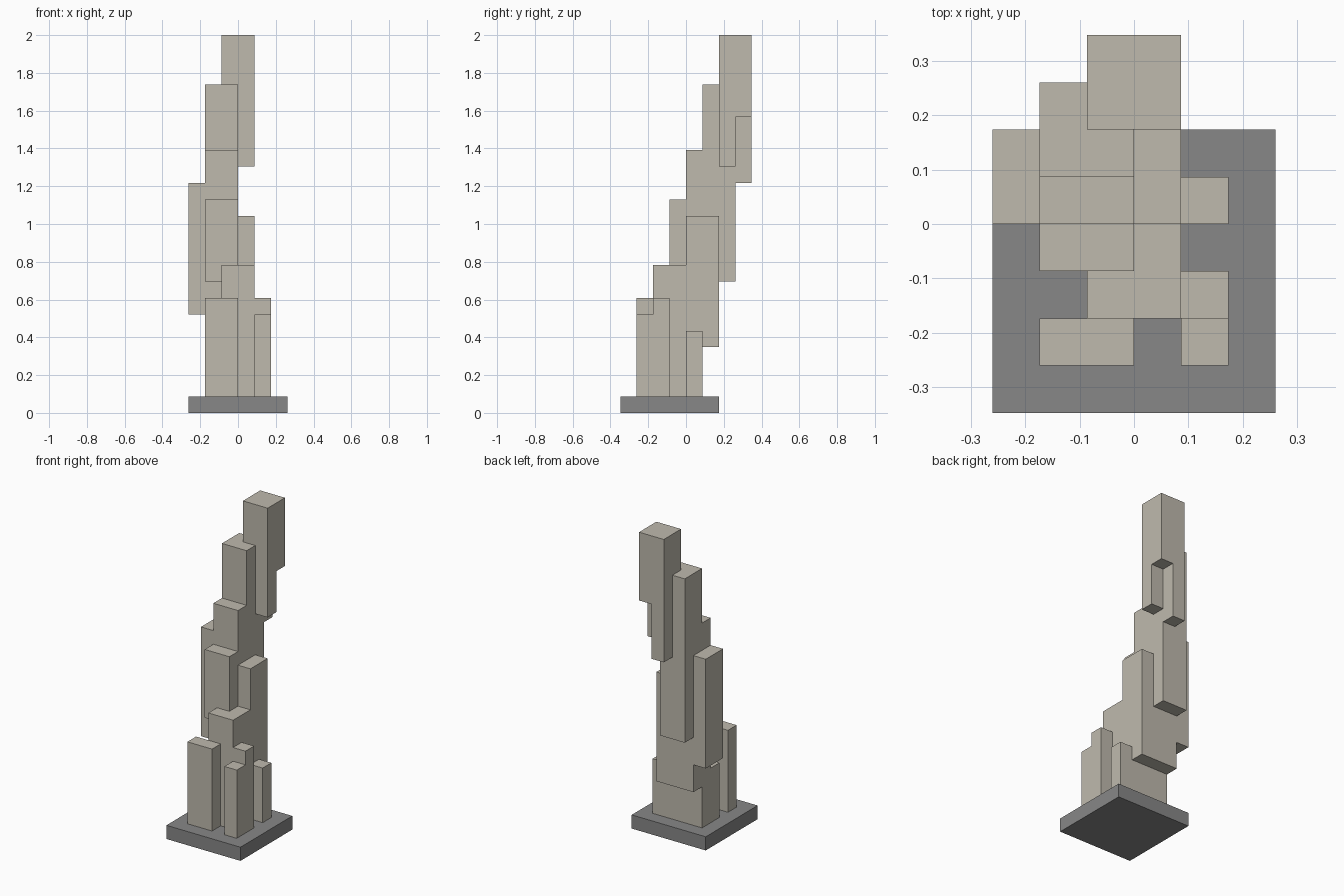
import bpy
from mathutils import Vector

cube = bpy.data.objects.get("Cube")
if cube:
    bpy.data.objects.remove(cube, do_unlink=True)

U = 2 / 23  # one module of the block grid


def make_material(name, rgb):
    mat = bpy.data.materials.new(name)
    mat.use_nodes = True
    mat.diffuse_color = (*rgb, 1)
    bsdf = next(n for n in mat.node_tree.nodes if n.type == 'BSDF_PRINCIPLED')
    bsdf.inputs["Base Color"].default_value = (*rgb, 1)
    return mat


def block(name, x, y, z, mat):
    """Box from (min, max) ranges in modules."""
    lo, hi = (Vector(c) * U for c in zip(x, y, z))
    bpy.ops.mesh.primitive_cube_add(size=1, location=(lo + hi) / 2)
    ob = bpy.context.object
    ob.name = name
    ob.scale = hi - lo
    bpy.ops.object.transform_apply(location=False, rotation=False, scale=True)
    ob.data.materials.append(mat)
    return ob


stone = make_material("warm stone", (0.52, 0.49, 0.42))
grey = make_material("plinth grey", (0.245, 0.245, 0.245))

# Plinth
block("plinth", (-3, 3), (-4, 2), (0, 1), grey)

# Stacked blocks, rising and stepping backwards
blocks = {
    # Ground blocks
    "front_left_post": ((-2, 0), (-3, -2), (1, 7)),
    "front_right_post_low": ((1, 2), (-3, -2), (1, 6)),
    "front_right_post_high": ((1, 2), (-2, -1), (1, 7)),
    "side_post": ((1, 2), (0, 1), (1, 5)),
    "foot_block": ((-2, 1), (-1, 1), (1, 5)),
    "lower_front_block": ((-1, 1), (-2, 0), (1, 9)),
    # Middle blocks
    "middle_right_block": ((0, 1), (0, 2), (4, 12)),
    "middle_core": ((-2, 0), (0, 2), (4, 16)),
    "middle_front_block": ((-2, 0), (-1, 0), (8, 13)),
    "left_wing": ((-3, -2), (0, 2), (6, 14)),
    # Upper blocks
    "upper_block": ((-2, 0), (1, 3), (8, 20)),
    "top_front_block": ((-1, 1), (2, 3), (15, 23)),
    "top_back_left_block": ((-1, 0), (3, 4), (14, 23)),
    "top_back_right_block": ((0, 1), (3, 4), (18, 23)),
}
for name, (x, y, z) in blocks.items():
    block(name, x, y, z, stone)
